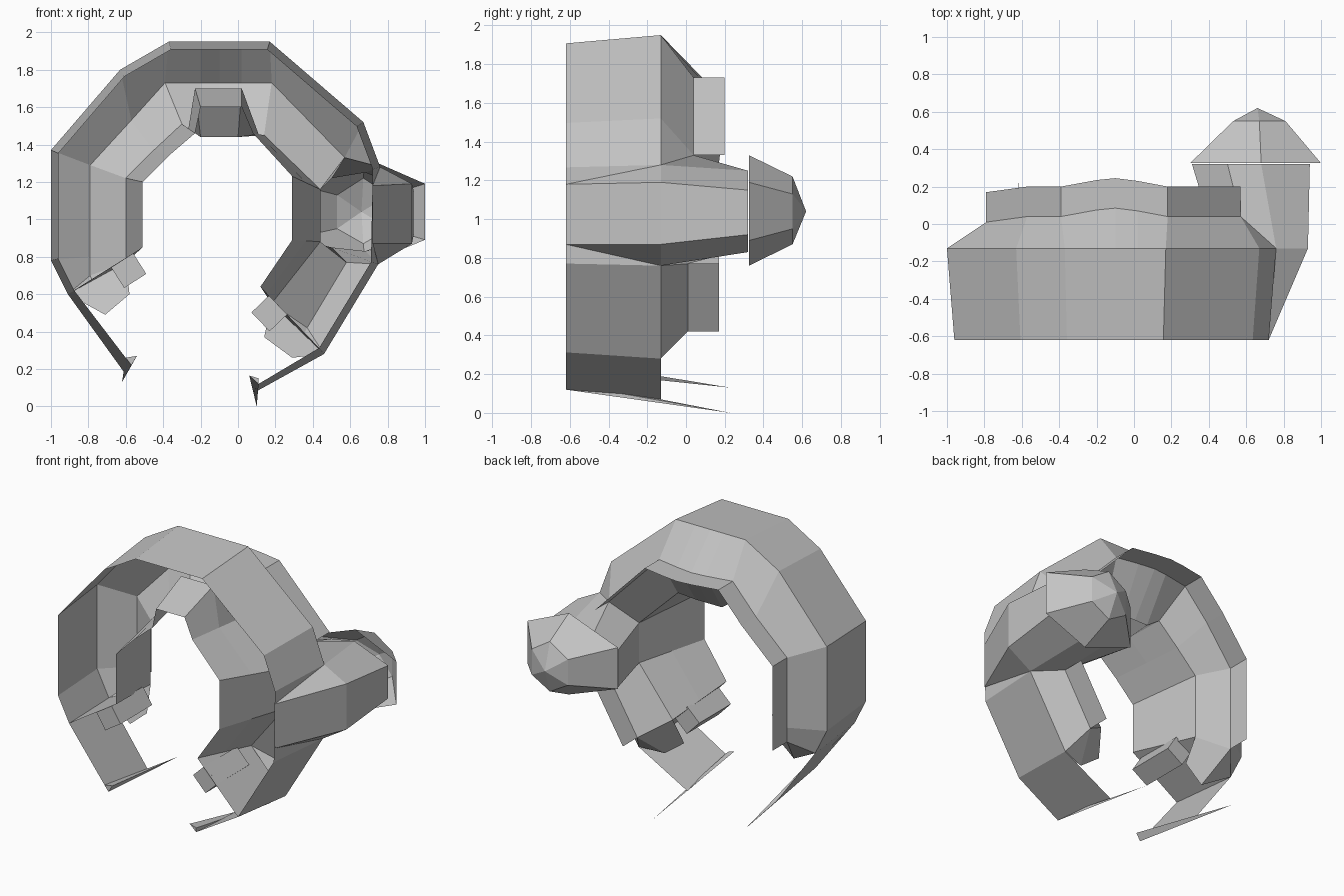
import bpy
import bmesh
from mathutils import Vector

cube = bpy.data.objects.get("Cube")
if cube:
    bpy.data.objects.remove(cube, do_unlink=True)

# One flat grey for the whole model
grey = bpy.data.materials.new("plain_grey")
grey.use_nodes = True
COLOUR = (0.55, 0.55, 0.55, 1.0)
grey.diffuse_color = COLOUR
grey.node_tree.nodes["Principled BSDF"].inputs["Base Color"].default_value = COLOUR

FRONT, BACK, INNER = -0.62, -0.13, -0.11


def make_part(name, faces):
    """Build one object from faces given as lists of points."""
    bm = bmesh.new()
    for points in faces:
        bm.faces.new([bm.verts.new(p) for p in points])
    bmesh.ops.remove_doubles(bm, verts=bm.verts, dist=0.001)
    bmesh.ops.recalc_face_normals(bm, faces=bm.faces)
    mesh = bpy.data.meshes.new(name)
    bm.to_mesh(mesh)
    bm.free()
    mesh.materials.append(grey)
    obj = bpy.data.objects.new(name, mesh)
    bpy.context.collection.objects.link(obj)
    return obj


def strip(a, b, closed=False):
    """Quads joining two rails of equal length."""
    n = len(a)
    return [[a[i], a[(i + 1) % n], b[(i + 1) % n], b[i]]
            for i in range(n if closed else n - 1)]


def at_depth(points, y):
    return [Vector((x, y, z)) for x, z in points]


# Rails of the open ring, from the right arm's end over the top to the left arm's end
outer = at_depth([(-.91, .6), (-1, .78), (-1, 1.37), (-.63, 1.8), (-.37, 1.95),
                  (-.2, 1.95), (-.1, 1.95), (.02, 1.95), (.17, 1.95),
                  (.67, 1.52), (.76, 1.28), (.75, .76), (.46, .28)], BACK)
hub = Vector((-.12, 0, 1))
front = [hub + (p - hub) * 0.955 for p in outer]
for p in front:
    p.y = FRONT

ridge = at_depth([(-.79, .7), (-.79, .8), (-.79, 1.29), (-.57, 1.53), (-.39, 1.73),
                  (-.2, 1.73), (-.1, 1.73), (.02, 1.73), (.18, 1.73),
                  (.57, 1.33), (.57, 1.33), (.58, .77), (.37, .42)], .04)
for i, y in {0: .01, 1: .01, 2: .01, 5: .075, 6: .085, 7: .07, 11: .01, 12: .01}.items():
    ridge[i].y = y

inner = at_depth([(-.6, .77), (-.6, .82), (-.6, 1.22), (-.45, 1.37), (-.3, 1.51),
                  (-.2, 1.44), (-.1, 1.44), (0, 1.44), (.14, 1.45),
                  (.44, 1.16), (.44, 1.02), (.44, .88), (.18, .55)], INNER)
lip = at_depth([(-.51, .85), (-.51, .9), (-.51, 1.2), (-.37, 1.34), (-.23, 1.46),
                (-.2, 1.6), (-.1, 1.6), (.02, 1.6), (.08, 1.46),
                (.29, 1.23), (.29, 1.05), (.29, .89), (.12, .64)], FRONT)
middle = [(a + b) / 2 for a, b in zip(inner, lip)]
for i, x in ((5, -.23), (6, -.1), (7, .02)):
    middle[i] = Vector((x, -.3, 1.7))

# Main shell
make_part("outer_band", strip(front, outer))
slope = strip(outer[:10], ridge[:10]) + strip(outer[11:], ridge[11:])
slope.append([outer[9], outer[10], ridge[9]])
make_part("rear_slope", slope)
make_part("rear_inner_slope", strip(ridge[:10], inner[:10]) + strip(ridge[11:], inner[11:]))
make_part("inner_wall", strip(inner, middle) + strip(middle, lip))

# Thin fin standing on the ridge
fin = [p + Vector((0, .16, 0)) for p in ridge]
make_part("rear_fin", strip(ridge[:10], fin[:10]) + strip(ridge[11:], fin[11:]))


def arm_end(side, i, low_outer, low_inner, tail, blade):
    """Close one arm and add its cap, hanging strap, blade and peg."""
    make_part(side + "_arm_end", [[front[i], lip[i], middle[i], inner[i], outer[i]]])
    a, b = at_depth([low_outer, low_inner], -.18)
    make_part(side + "_arm_cap", [[ridge[i], inner[i], b, a], [outer[i], ridge[i], a],
                                  [outer[i], a, b, inner[i]]])
    end_front = Vector((tail[0], FRONT, tail[1]))
    end_back = Vector((tail[0] - .03, BACK, tail[1] - .05))
    make_part(side + "_strap", [[front[i], end_front, end_back, outer[i]]])
    # slender blade tapering to the rear
    base, edge = at_depth(blade[:2], FRONT)
    tip = Vector((blade[2][0], .23, blade[2][1]))
    make_part(side + "_blade", [[base, edge, tip], [edge, end_front, tip],
                                [end_front, base, tip], [base, edge, end_front]])
    # square peg hung from the end wall
    along = (lip[i] - front[i]).normalized()
    down = Vector((along.z, 0, -along.x))
    if down.z > 0:
        down.negate()
    start = front[i].lerp(lip[i], .7)
    ring = [start + along * u + down * v
            for u, v in ((-.07, 0), (.07, 0), (.07, .13), (-.07, .13))]
    near = [Vector((p.x, -.6, p.z)) for p in ring]
    far = [Vector((p.x, -.25, p.z)) for p in ring]
    make_part(side + "_peg", strip(near, far, True) + [near, far])


arm_end("right", 0, (-.71, .49), (-.58, .6), (-.57, .22),
        [(-.6, .26), (-.54, .27), (-.62, .13)])
arm_end("left", 12, (.29, .26), (.14, .37), (.11, .12),
        [(.06, .165), (.11, .15), (.1, 0)])

# Side duct running back from the left arm
mouth = [inner[11], inner[9], ridge[9], outer[10], Vector((.93, BACK, 1.19)),
         Vector((.93, BACK, .87)), outer[11], ridge[11]]
throat = at_depth([(.31, .9), (.31, 1.16), (.5, 1.22), (.68, 1.25),
                   (.94, 1.15), (.94, .92), (.68, .83), (.5, .85)], .32)
make_part("side_duct", strip(mouth, throat, True))

# Wedge fairing on the outside of the band
top, bottom = at_depth([(.72, 1.18), (.72, .87)], FRONT)
make_part("duct_fairing", [[top, bottom, mouth[5], mouth[4]],
                           [top, mouth[4], outer[10]], [bottom, mouth[5], outer[11]]])

# Flared six-sided rear cap
rim = at_depth([(1, 1.19), (1, .89), (.68, .76), (.3, .9), (.3, 1.19), (.68, 1.33)], .325)
crown = at_depth([(.81, 1.13), (.81, .95), (.67, .87), (.53, .95), (.53, 1.13), (.67, 1.22)], .55)
apex = Vector((.66, .62, 1.04))
make_part("rear_cap", strip(rim, crown, True)
          + [[crown[i], crown[(i + 1) % 6], apex] for i in range(6)])
